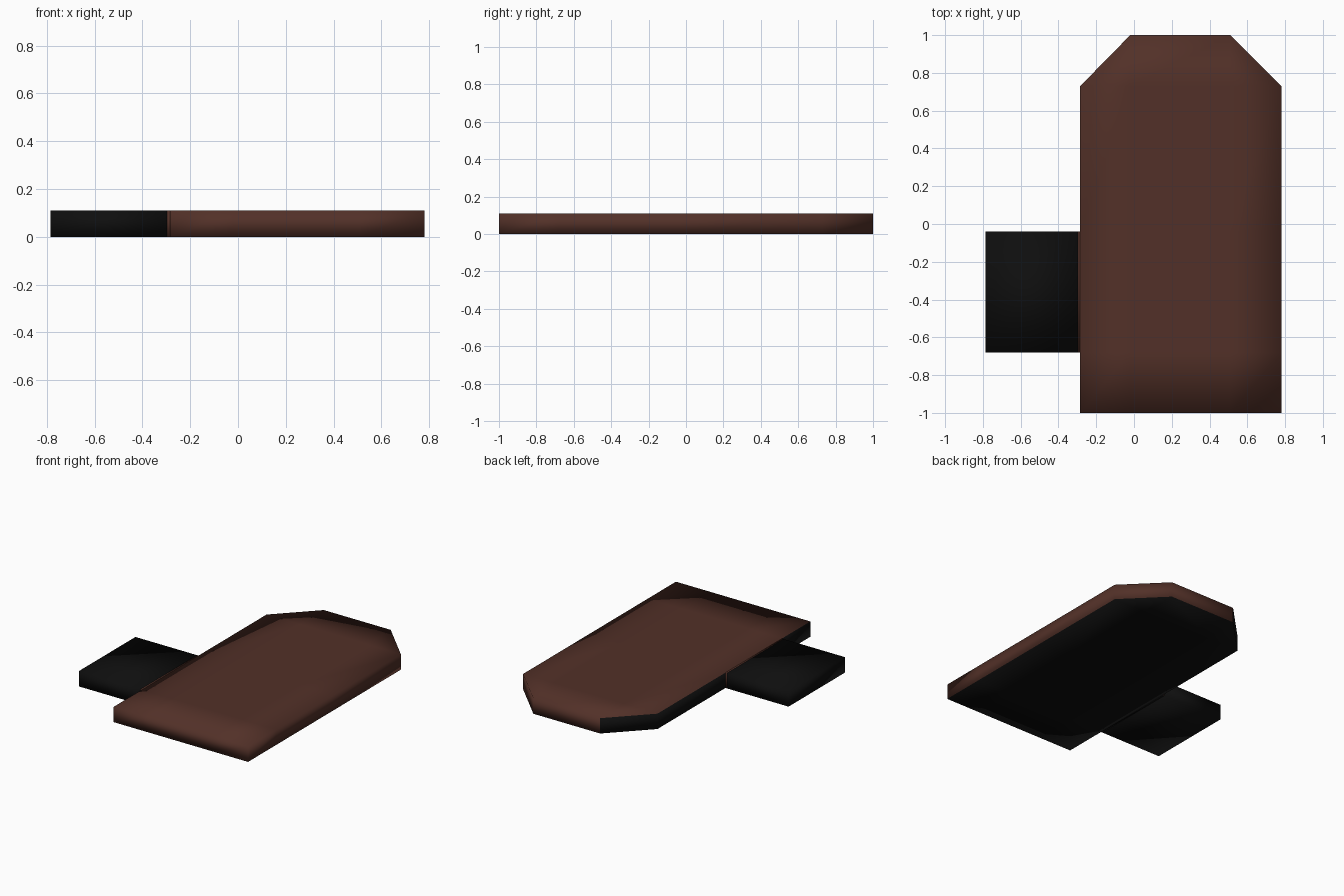
import bpy
import bmesh

if "Cube" in bpy.data.objects:
    bpy.data.objects.remove(bpy.data.objects["Cube"])

H = 0.11  # slab thickness


def material(name, rgb):
    m = bpy.data.materials.new(name)
    m.diffuse_color = (*rgb, 1.0)
    m.use_nodes = True
    m.node_tree.nodes["Principled BSDF"].inputs["Base Color"].default_value = m.diffuse_color
    return m


BROWN = material("dark_brown", (0.085, 0.030, 0.021))
BLACK = material("soft_black", (0.0045, 0.0045, 0.0045))


def slab(name, xs, ys, mats, cut_corners=False):
    """Grid of panels raised to thickness H; optionally clip the two back corners."""
    bm = bmesh.new()
    v = [[bm.verts.new((x, y, 0)) for x in xs] for y in ys]
    for j in range(len(ys) - 1):
        for i in range(len(xs) - 1):
            quad = [v[j][i], v[j][i + 1], v[j + 1][i + 1], v[j + 1][i]]
            if cut_corners and j == len(ys) - 2:
                if i == 0:
                    quad.remove(v[j + 1][i])
                elif i == len(xs) - 2:
                    quad.remove(v[j + 1][i + 1])
            bm.faces.new(quad)
    bmesh.ops.delete(bm, geom=[p for p in bm.verts if not p.link_faces], context='VERTS')
    top = bmesh.ops.extrude_face_region(bm, geom=bm.faces[:], use_keep_orig=True)["geom"]
    bmesh.ops.translate(bm, vec=(0, 0, H),
                        verts=[g for g in top if isinstance(g, bmesh.types.BMVert)])
    bmesh.ops.recalc_face_normals(bm, faces=bm.faces[:])
    # underside and left-facing sides take the second colour
    for f in bm.faces:
        f.normal_update()
        f.smooth = True
        if len(mats) > 1 and (f.normal.z < -0.5 or f.normal.x < -0.5):
            f.material_index = 1
    me = bpy.data.meshes.new(name)
    bm.to_mesh(me)
    bm.free()
    for m in mats:
        me.materials.append(m)
    ob = bpy.data.objects.new(name, me)
    bpy.context.collection.objects.link(ob)
    return ob


# long brown slab with clipped back corners
slab("main_slab", [-0.285, -0.02, 0.51, 0.78], [-1, -0.68, -0.04, 0.73, 1],
     [BROWN, BLACK], cut_corners=True)
# black side wing and the narrow brown lip joining it to the slab
slab("side_wing", [-0.785, -0.297], [-0.68, -0.04], [BLACK])
slab("wing_lip", [-0.297, -0.285], [-0.68, -0.04], [BROWN, BLACK])
